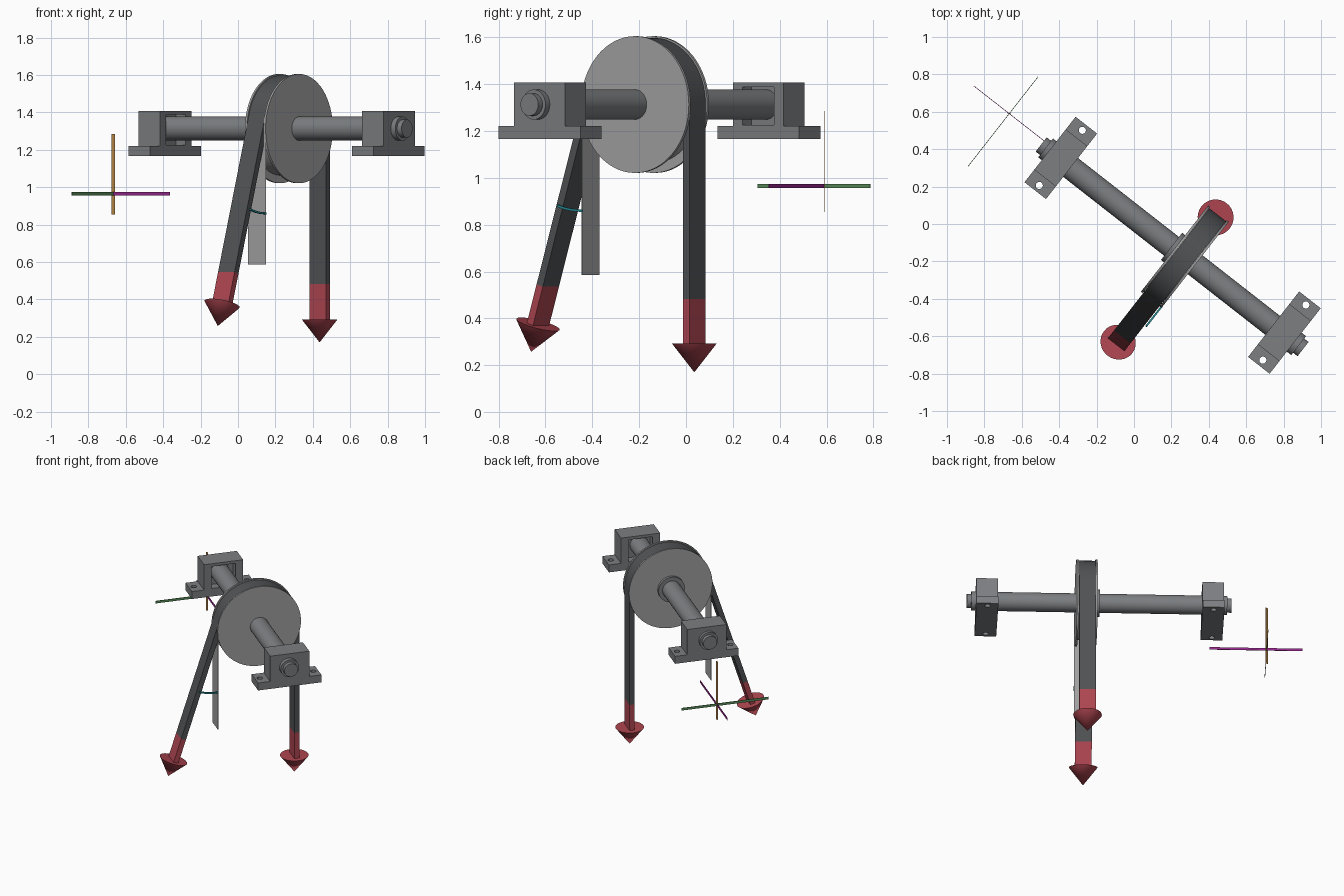
import bpy, bmesh
from math import sin, cos, pi, radians
from mathutils import Matrix, Vector

if "Cube" in bpy.data.objects:
    bpy.data.objects.remove(bpy.data.objects["Cube"])

# Local frame: x along the shaft, y across it, z up, origin at the pulley centre
FRAME = Matrix.Translation((0.272, -0.175, 1.313)) @ Matrix.Rotation(radians(-38), 4, 'Z')
TRIAD = Matrix.Translation((-0.667, 0.59, 0.965))
TURN = Matrix.Rotation(radians(-38), 4, 'Z')


def material(name, rgb):
    m = bpy.data.materials.new(name)
    m.diffuse_color = (*rgb, 1)
    m.use_nodes = True
    m.node_tree.nodes["Principled BSDF"].inputs["Base Color"].default_value = m.diffuse_color
    return m


STEEL = material("steel", (0.2, 0.21, 0.22))
DISC = material("light_steel", (0.36, 0.36, 0.36))
RUBBER = material("rubber", (0.08, 0.085, 0.09))
RED = material("red", (0.42, 0.06, 0.08))
TEAL = material("teal", (0.02, 0.25, 0.28))
PURPLE = material("purple", (0.3, 0.02, 0.26))
OCHRE = material("ochre", (0.42, 0.22, 0.06))
GREEN = material("green", (0.1, 0.26, 0.1))


def finish(name, bm, mat=None, frame=FRAME, smooth=True):
    bmesh.ops.recalc_face_normals(bm, faces=bm.faces)
    me = bpy.data.meshes.new(name)
    bm.to_mesh(me)
    bm.free()
    me.transform(frame)
    ob = bpy.data.objects.new(name, me)
    bpy.context.collection.objects.link(ob)
    if mat:
        me.materials.append(mat)
    if smooth:
        bpy.ops.object.select_all(action='DESELECT')
        ob.select_set(True)
        bpy.context.view_layer.objects.active = ob
        bpy.ops.object.shade_smooth_by_angle(angle=radians(30))
    return ob


def add_box(bm, lo, hi):
    lo, hi = Vector(lo), Vector(hi)
    m = Matrix.Translation((lo + hi) / 2) @ Matrix.Diagonal((*(hi - lo), 1))
    bmesh.ops.create_cube(bm, size=1, matrix=m)


def box(name, lo, hi, mat=None, frame=FRAME):
    bm = bmesh.new()
    add_box(bm, lo, hi)
    return finish(name, bm, mat, frame, False)


def lathe(name, profile, mat=None, n=48):
    """Turn an (x, radius) profile around the shaft axis."""
    bm = bmesh.new()
    vs = [bm.verts.new((x, 0, r)) for x, r in profile]
    es = [bm.edges.new(p) for p in zip(vs, vs[1:])]
    bmesh.ops.spin(bm, geom=vs + es, axis=(1, 0, 0), cent=(0, 0, 0),
                   angle=2 * pi, steps=n, use_duplicate=False)
    bmesh.ops.remove_doubles(bm, verts=bm.verts, dist=1e-5)
    return finish(name, bm, mat)


def add_band(bm, path, w, th):
    """Rectangular band along (point, outward normal) pairs in the y-z plane."""
    rings = []
    for (y, z), (ny, nz) in path:
        rings.append([bm.verts.new((x, y + ny * d, z + nz * d)) for x, d in
                      ((-w, -th), (w, -th), (w, th), (-w, th))])
    for a, b in zip(rings, rings[1:]):
        for i in range(4):
            j = (i + 1) % 4
            bm.faces.new((a[i], a[j], b[j], b[i]))
    bm.faces.new(rings[0])
    bm.faces.new(rings[-1])


def cut(ob, cutter):
    mod = ob.modifiers.new("cut", 'BOOLEAN')
    mod.operation = 'DIFFERENCE'
    mod.solver = 'EXACT'
    mod.object = cutter
    bpy.context.view_layer.objects.active = ob
    bpy.ops.object.modifier_apply(modifier=mod.name)
    bpy.data.objects.remove(cutter)


# Shaft with stepped ends, pulley with two flanges, rear collar
lathe("shaft", [(-0.975, 0), (-0.975, 0.048), (-0.945, 0.048), (-0.945, 0.064),
                (0.772, 0.064), (0.772, 0.048), (0.802, 0.048), (0.802, 0)], STEEL)
lathe("pulley", [(-0.07, 0), (-0.07, 0.292), (-0.057, 0.292), (-0.057, 0.25),
                 (0.057, 0.25), (0.057, 0.292), (0.07, 0.292), (0.07, 0)], DISC, 64)
lathe("pulley_collar", [(-0.07, 0), (-0.07, 0.092), (-0.09, 0.092), (-0.09, 0)], STEEL)

# Bearing blocks: drilled foot plate and housing with a pocket facing the pulley
for label, s, inward in (("left", -0.848, 1), ("right", 0.669, -1)):
    h, t0 = 0.073, 0.008
    foot = box(label + "_bearing_foot", (s - h, t0 - 0.222, -0.147), (s + h, t0 + 0.222, -0.092), STEEL)
    bm = bmesh.new()
    for side in (-1, 1):
        bmesh.ops.create_cone(bm, cap_ends=True, segments=24, radius1=0.019, radius2=0.019, depth=0.2,
                              matrix=Matrix.Translation((s, t0 + side * 0.187, -0.12)))
    cut(foot, finish("drill", bm))
    house = box(label + "_bearing_housing", (s - h, t0 - 0.137, -0.092), (s + h, t0 + 0.137, 0.095), STEEL)
    xs = sorted((s + inward * 0.01, s + inward * 0.2))
    cut(house, box("pocket", (xs[0], t0 - 0.085, -0.088), (xs[1], t0 + 0.085, 0.075)))

# Belt path: vertical run on one side, tilted run on the other
R, TH, W = 0.267, 0.0175, 0.056
TILT = radians(17.7)


def run(length, side):
    """Point and normal on a straight run, measured from its tangent point."""
    a = 0 if side > 0 else pi - TILT
    n = (cos(a), sin(a))
    d = (0, -1) if side > 0 else (-sin(TILT), -cos(TILT))
    return (R * n[0] + d[0] * length, R * n[1] + d[1] * length), n


path = [run(0.83, 1)]
for i in range(33):
    a = (pi - TILT) * i / 32
    path.append(((R * cos(a), R * sin(a)), (cos(a), sin(a))))
path.append(run(0.896, -1))
bm = bmesh.new()
add_band(bm, path, W, TH)
finish("belt", bm, RUBBER)

# Force arrows continuing both belt runs
for name, side, start, base, tip in (("vertical_force_arrow", 1, 0.83, 1.02, 1.143),
                                     ("tilted_force_arrow", -1, 0.896, 1.07, 1.193)):
    bm = bmesh.new()
    add_band(bm, [run(start, side), run(base + 0.01, side)], W, TH)
    (y, z), _ = run((base + tip) / 2, side)
    rot = Matrix.Rotation(pi if side > 0 else pi - TILT, 4, 'X')
    bmesh.ops.create_cone(bm, cap_ends=True, segments=32, radius1=0.096, radius2=0, depth=tip - base,
                          matrix=Matrix.Translation((0, y, z)) @ rot)
    finish(name, bm, RED)

# Vertical reference strip and the angle arc beside it
box("reference_strip", (-0.052, -0.29, -0.727), (0.07, -0.287, 0), DISC)
bm = bmesh.new()
arc = []
for i in range(13):
    a = TILT * i / 12
    arc.append(((-0.287 - 0.44 * sin(a), -0.013 - 0.44 * cos(a)), (sin(a), cos(a))))
add_band(bm, arc, 0.005, 0.005)
bmesh.ops.translate(bm, verts=bm.verts, vec=(0.066, 0, 0))
finish("angle_arc", bm, TEAL)

# Thin axis cross
e, b = 0.0015, 0.009
box("axis_along_shaft", (-0.24, -e, -b), (0.385, e, b), PURPLE, TRIAD @ TURN)
box("axis_across_shaft", (-e, -0.36, -b), (e, 0.25, b), GREEN, TRIAD @ TURN)
box("axis_vertical", (-b, -e, -0.11), (b, e, 0.32), OCHRE, TRIAD)
